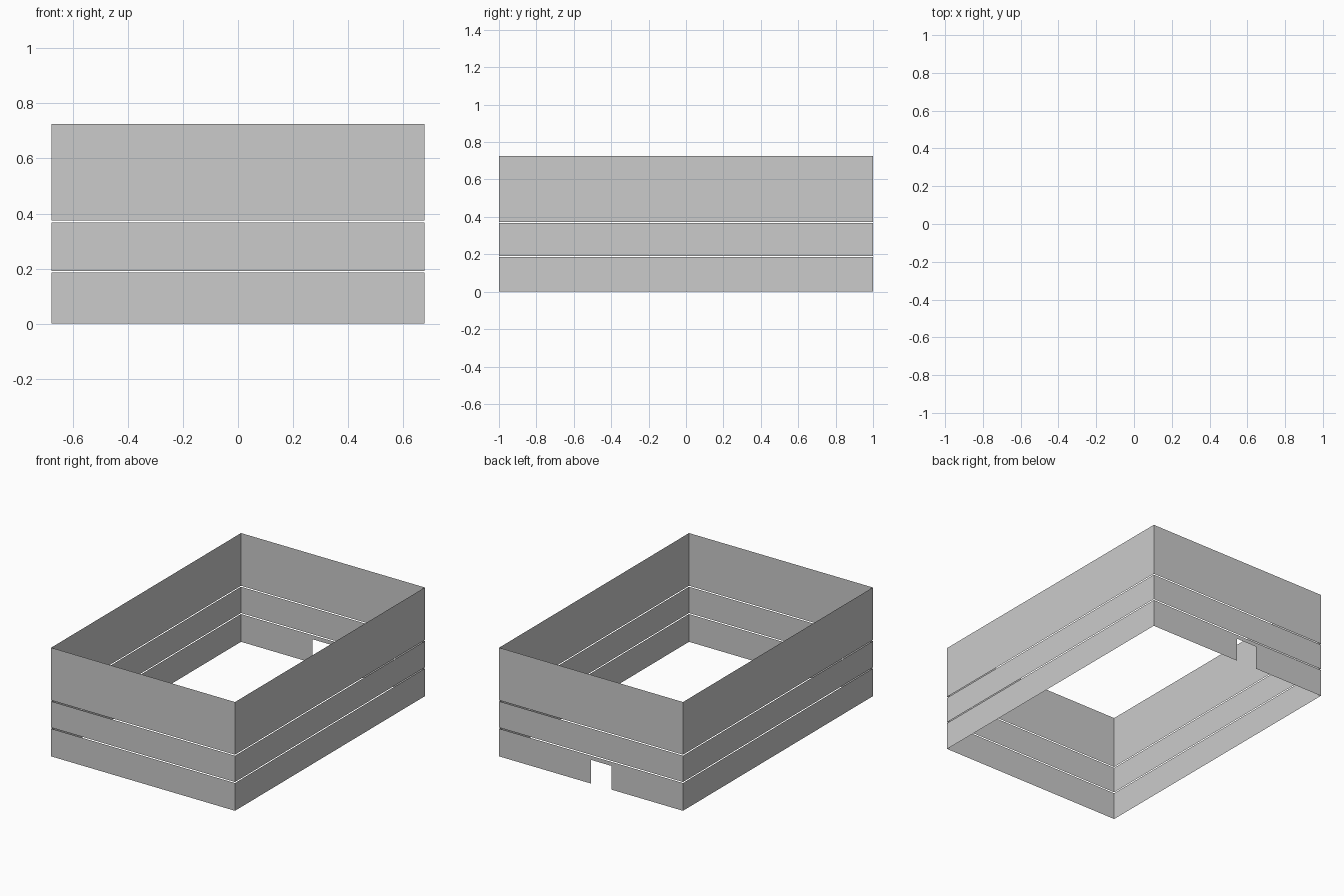
import bpy, bmesh

if "Cube" in bpy.data.objects:
    bpy.data.objects.remove(bpy.data.objects["Cube"])

HX, HY = 0.678, 1.0            # half width and half length
DOOR = (-0.15, 0.002, 0.158)   # left, right, height of the back doorway
FLOORS = [("ground_floor", 0.0, 0.185, DOOR),
          ("first_floor", 0.192, 0.367, None),
          ("upper_floors", 0.374, 0.725, None)]


def wall_ring(name, z0, z1, door):
    """One storey: a thin sheet ring, optionally with a doorway in the back wall."""
    bm = bmesh.new()

    def panel(a, b, lo, hi):
        bm.faces.new([bm.verts.new(p) for p in
                      ((*a, lo), (*b, lo), (*b, hi), (*a, hi))])

    # Front, right and left walls
    panel((-HX, -HY), (HX, -HY), z0, z1)
    panel((HX, -HY), (HX, HY), z0, z1)
    panel((-HX, HY), (-HX, -HY), z0, z1)
    # Back wall, split around the doorway
    if door:
        left, right, head = door
        panel((HX, HY), (right, HY), z0, z1)
        panel((right, HY), (left, HY), head, z1)
        panel((left, HY), (-HX, HY), z0, z1)
    else:
        panel((HX, HY), (-HX, HY), z0, z1)

    bmesh.ops.remove_doubles(bm, verts=bm.verts, dist=1e-5)
    mesh = bpy.data.meshes.new(name)
    bm.to_mesh(mesh)
    bm.free()
    obj = bpy.data.objects.new(name, mesh)
    bpy.context.collection.objects.link(obj)


# Stacked storeys with a narrow gap between them
for floor in FLOORS:
    wall_ring(*floor)
